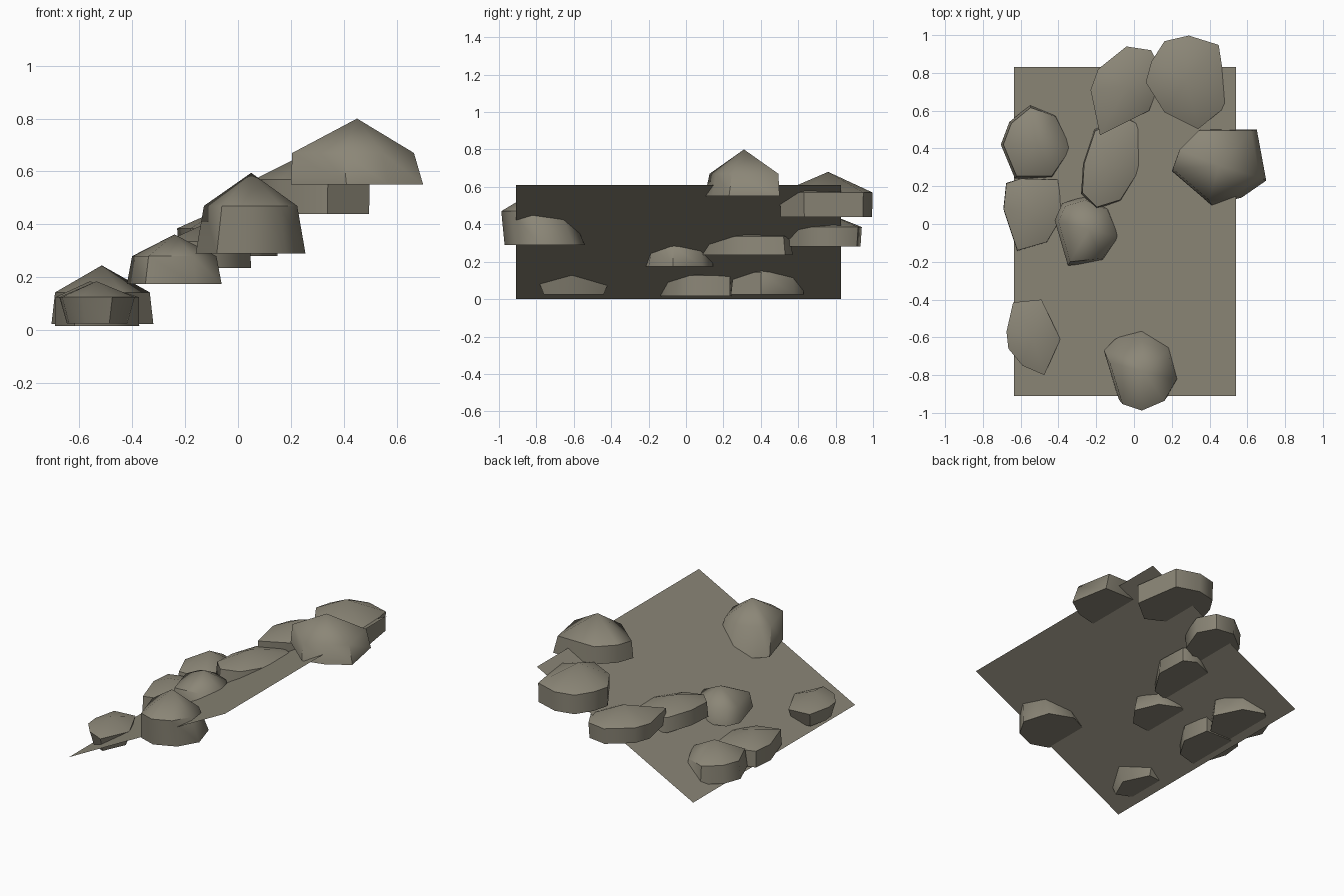
import bpy
import bmesh
from mathutils import Vector

default_cube = bpy.data.objects.get("Cube")
if default_cube:
    bpy.data.objects.remove(default_cube, do_unlink=True)

# One shared stone colour
stone = bpy.data.materials.new("warm_grey_stone")
stone.use_nodes = True
stone_colour = (0.26, 0.24, 0.185, 1.0)
stone.diffuse_color = stone_colour
shader = next(n for n in stone.node_tree.nodes if n.type == "BSDF_PRINCIPLED")
shader.inputs["Base Color"].default_value = stone_colour


def finish(name, bm, smooth):
    """Turn a bmesh into a named, coloured object."""
    mesh = bpy.data.meshes.new(name)
    bm.to_mesh(mesh)
    bm.free()
    mesh.materials.append(stone)
    obj = bpy.data.objects.new(name, mesh)
    bpy.context.collection.objects.link(obj)
    if smooth:
        bpy.ops.object.select_all(action="DESELECT")
        obj.select_set(True)
        bpy.context.view_layer.objects.active = obj
        bpy.ops.object.shade_smooth_by_angle(angle=0.9)
    return obj


def rock(name, outline, bottom, shoulder, top, foot=1.0, waist=0.9, peak=None, lean=(0, 0)):
    """Flat-bottomed boulder: a foot ring, a shoulder ring and a peak."""
    bm = bmesh.new()
    xs, ys = zip(*outline)
    centre = Vector(((min(xs) + max(xs)) / 2, (min(ys) + max(ys)) / 2))
    shift = Vector(lean)

    def ring(scale, offset, z):
        points = [centre + (Vector(p) - centre) * scale + offset for p in outline]
        return [bm.verts.new((p.x, p.y, z)) for p in points]

    low = ring(foot, Vector((0, 0)), bottom)
    high = ring(waist, shift, shoulder)
    tip = Vector(peak) if peak else centre + shift
    apex = bm.verts.new((tip.x, tip.y, top))
    bm.faces.new(low)
    for i in range(len(outline)):
        j = (i + 1) % len(outline)
        bm.faces.new((low[i], low[j], high[j], high[i]))
        bm.faces.new((high[i], high[j], apex))
    bmesh.ops.recalc_face_normals(bm, faces=bm.faces)
    return finish(name, bm, True)


# Sloping ground sheet, rising towards the model's left
slope = bmesh.new()
left, right, front, back, height = -0.635, 0.54, -0.91, 0.83, 0.61
corners = ((left, front, 0), (right, front, height), (right, back, height), (left, back, 0))
slope.faces.new([slope.verts.new(c) for c in corners])
finish("slope_sheet", slope, False)

# Boulders at the top of the slope
rock("upper_left_boulder",
     [(.2, .28), (.24, .39), (.35, .5), (.65, .5), (.7, .23), (.57, .14), (.41, .1)],
     bottom=.55, shoulder=.67, top=.8, waist=.92, peak=(.45, .31), lean=(-.015, .01))
rock("upper_back_boulder",
     [(.06, .75), (.09, .86), (.16, .97), (.29, 1), (.45, .95), (.5, .63), (.34, .5), (.16, .59)],
     bottom=.44, shoulder=.57, top=.68, foot=.98, waist=.99, peak=(.28, .76))

# Boulders half way down
rock("front_boulder",
     [(-.16, -.67), (-.1, -.61), (.04, -.54), (.2, -.6), (.255, -.78), (.18, -.91),
      (.04, -.97), (-.08, -.93)],
     bottom=.29, shoulder=.47, top=.595, waist=.85, peak=(.05, -.78), lean=(0, -.05))
rock("middle_back_boulder",
     [(-.23, .71), (-.19, .82), (-.04, .94), (.09, .92), (.155, .8), (.08, .6), (-.18, .47)],
     bottom=.28, shoulder=.385, top=.47, foot=.97, waist=1, peak=(-.04, .73))
rock("middle_boulder",
     [(-.28, .16), (-.27, .32), (-.21, .5), (-.04, .57), (.04, .53), (.05, .31),
      (-.07, .12), (-.2, .08)],
     bottom=.235, shoulder=.335, top=.4, waist=.96, peak=(-.13, .31))
rock("middle_small_boulder",
     [(-.42, .02), (-.38, .11), (-.26, .146), (-.13, .09), (-.062, -.07), (-.16, -.2),
      (-.35, -.22)],
     bottom=.175, shoulder=.28, top=.362, waist=.89, peak=(-.24, -.03))

# Boulders at the foot of the slope
rock("lower_back_boulder",
     [(-.705, .42), (-.66, .54), (-.55, .63), (-.41, .58), (-.32, .4), (-.43, .24),
      (-.63, .24)],
     bottom=.024, shoulder=.143, top=.245, waist=.93, peak=(-.515, .43))
rock("lower_middle_boulder",
     [(-.695, .08), (-.68, .22), (-.6, .246), (-.4, .24), (-.37, .05), (-.46, -.1),
      (-.62, -.146)],
     bottom=.016, shoulder=.125, top=.185, foot=.98, waist=.97, peak=(-.56, .06))
rock("lower_front_boulder",
     [(-.675, -.57), (-.64, -.415), (-.49, -.4), (-.39, -.61), (-.475, -.8), (-.59, -.75),
      (-.665, -.66)],
     bottom=.025, shoulder=.125, top=.185, foot=.8, waist=1, peak=(-.535, -.6))
